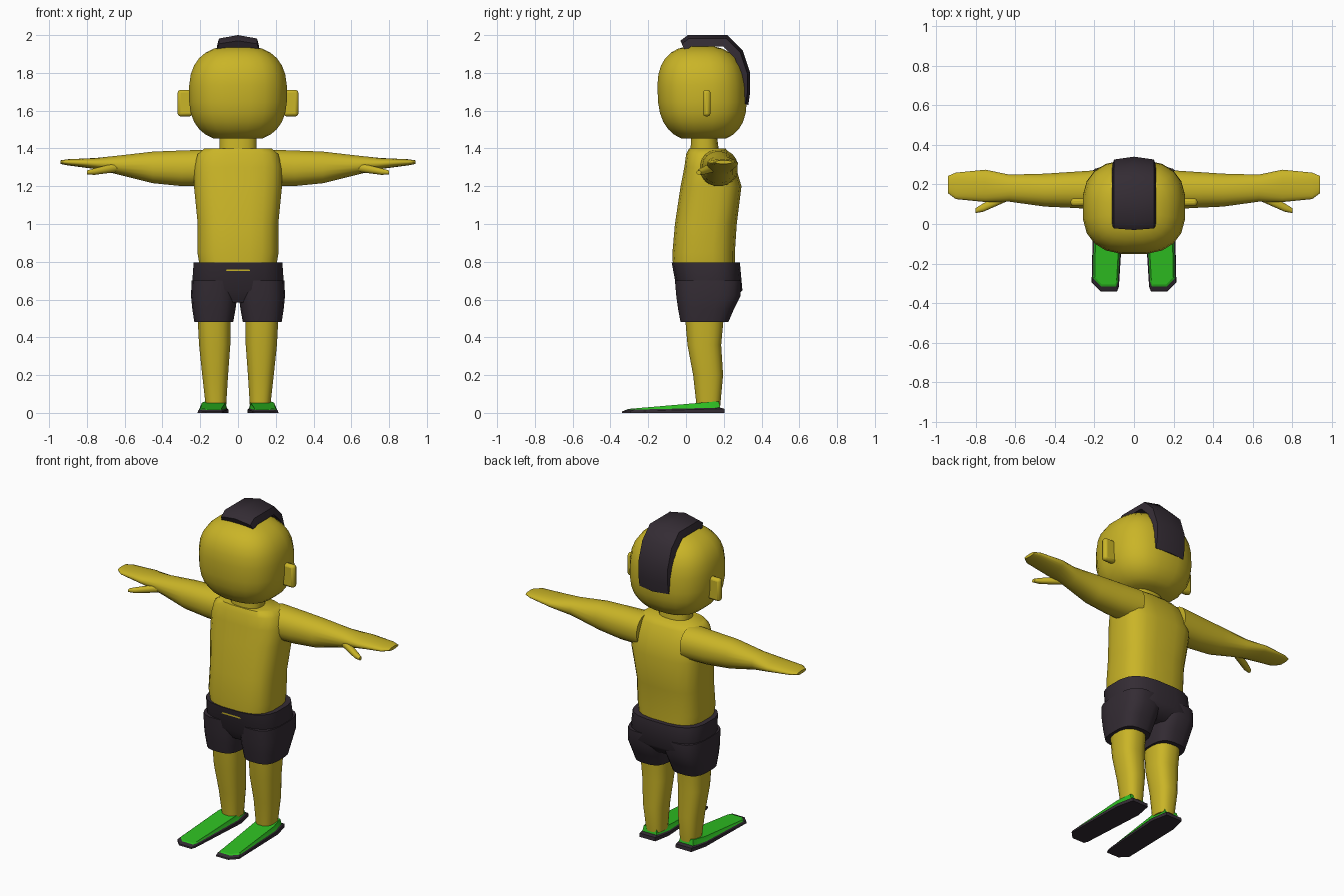
import bpy, bmesh
from math import cos, sin, pi, radians, copysign

if "Cube" in bpy.data.objects:
    bpy.data.objects.remove(bpy.data.objects["Cube"], do_unlink=True)


def material(name, red, green, blue):
    mat = bpy.data.materials.new(name)
    mat.use_nodes = True
    mat.diffuse_color = (red, green, blue, 1)
    shader = mat.node_tree.nodes["Principled BSDF"]
    shader.inputs["Base Color"].default_value = (red, green, blue, 1)
    return mat


SKIN = material("yellow skin", .59, .46, .02)
DARK = material("dark charcoal", .034, .025, .034)
GREEN = material("bright green", .027, .52, .016)


def finish(ob, mirror=False, angle=50):
    """Smooth the soft edges and optionally copy the part to the right side."""
    bpy.ops.object.select_all(action="DESELECT")
    ob.select_set(True)
    bpy.context.view_layer.objects.active = ob
    bpy.ops.object.shade_smooth_by_angle(angle=radians(angle))
    if mirror:
        ob.modifiers.new("Mirror", "MIRROR").use_mirror_merge = False


def tube(name, rings, mats, first_upper_ring=None, **finishing):
    """Bridge rings of points into a closed tube; upper rings take the second material."""
    bm = bmesh.new()
    loops = [[bm.verts.new(point) for point in ring] for ring in rings]
    count = len(loops[0])
    bm.faces.new(loops[0])
    top = bm.faces.new(loops[-1])
    top.material_index = len(mats) - 1
    for level, (low, high) in enumerate(zip(loops, loops[1:])):
        for k in range(count):
            after = (k + 1) % count
            face = bm.faces.new((low[k], low[after], high[after], high[k]))
            if first_upper_ring is not None and level >= first_upper_ring:
                face.material_index = 1
    bmesh.ops.recalc_face_normals(bm, faces=bm.faces)
    mesh = bpy.data.meshes.new(name)
    bm.to_mesh(mesh)
    bm.free()
    for mat in mats:
        mesh.materials.append(mat)
    ob = bpy.data.objects.new(name, mesh)
    bpy.context.collection.objects.link(ob)
    finish(ob, **finishing)


def rounded(angle, power):
    """Point on a unit rounded square."""
    c, s = cos(angle), sin(angle)
    return (copysign(abs(c) ** (2 / power), c), copysign(abs(s) ** (2 / power), s))


def section(left, right, front, back, power, sides=20):
    ring = []
    for k in range(sides):
        u, v = rounded(2 * pi * (k + .5) / sides, power)
        ring.append(((left + right + (right - left) * u) / 2,
                     (front + back + (back - front) * v) / 2))
    return ring


def upright(name, mat, rows, power=3, **finishing):
    """Rows: height, left, right, front, back."""
    rings = [[(x, y, z) for x, y in section(*limits, power)] for z, *limits in rows]
    tube(name, rings, [mat], **finishing)


def symmetric(name, mat, rows, power=3):
    """Rows: height, half width, front, back."""
    upright(name, mat, [(z, -w, w, front, back) for z, w, front, back in rows], power)


def sideways(name, mat, rows):
    """Rows: distance from the middle, front, back, bottom, top."""
    rings = [[(x, y, z) for y, z in section(*limits, 2.2)] for x, *limits in rows]
    tube(name, rings, [mat], mirror=True)


# Head: a rounded block, flat underneath, with the chin a little forward
head_rows = []
for step in range(13):
    tilt = radians(-66 + 12 * step)
    spread, rise = rounded(tilt, 2.6)
    middle = .085 - .01 * rise
    head_rows.append((1.69 + .255 * rise, .262 * spread,
                      middle - .238 * spread, middle + .238 * spread))
symmetric("head", SKIN, head_rows, power=2.6)
symmetric("neck", SKIN, [(1.35, .1, .02, .18), (1.5, .1, .03, .16)], power=2.4)

# Ears: bevelled plates
bpy.ops.mesh.primitive_cube_add(size=1, location=(.28, .11, 1.64))
ears = bpy.context.object
ears.name = "ears"
ears.data.transform(ears.matrix_world)
ears.matrix_world.identity()
ears.location = (0, 0, 0)
for vert in ears.data.vertices:
    x, y, z = vert.co
    vert.co = (.28 + (x - .28) * .08, .11 + (y - .11) * .04, 1.64 + (z - 1.64) * .14)
ears.data.materials.append(SKIN)
finish(ears, mirror=True)
bevel = ears.modifiers.new("Bevel", "BEVEL")
bevel.width = .015
bevel.segments = 2

# Hair: an arched strip from the forehead over the crown to the back of the head
arch = [(-.03, 1.97), (.01, 2), (.22, 2), (.3, 1.92), (.34, 1.8), (.34, 1.7), (.33, 1.63)]
strip = [(-1, 0), (-.9, .7), (0, 1), (.9, .7), (1, 0)]
hair = []
for y, z in arch:
    inner_y, inner_z = .1 + (y - .1) * .8, 1.7 + (z - 1.7) * .8
    hair.append([(.112 * across, inner_y + (y - inner_y) * out, inner_z + (z - inner_z) * out)
                 for across, out in strip])
tube("hair_strip", hair, [DARK])

# Torso
symmetric("torso", SKIN, [
    (.75, .2, -.07, .26), (.85, .217, -.073, .26), (1, .215, -.06, .27),
    (1.2, .235, -.03, .295), (1.3, .235, -.01, .265), (1.37, .215, 0, .235),
    (1.4, .18, .015, .21)])

# Arms with flat mitten hands
sideways("arms", SKIN, [
    (.15, .07, .275, 1.2, 1.395), (.3, .08, .265, 1.2, 1.39), (.45, .087, .255, 1.215, 1.384),
    (.63, .112, .25, 1.26, 1.363), (.75, .11, .275, 1.29, 1.35),
    (.9, .125, .26, 1.31, 1.343), (.94, .155, .243, 1.318, 1.337)])
sideways("thumbs", SKIN, [
    (.64, .115, .165, 1.275, 1.325), (.76, .062, .105, 1.26, 1.295),
    (.8, .055, .08, 1.262, 1.283)])

# Shorts: hips and two leg openings
symmetric("shorts_hips", DARK, [
    (.585, .22, -.01, .24), (.65, .247, -.05, .3), (.795, .237, -.077, .287)])
upright("shorts_legs", DARK, [
    (.48, .025, .232, -.03, .225), (.55, .012, .243, -.043, .255),
    (.62, .003, .25, -.053, .29), (.7, .002, .246, -.06, .292)], mirror=True)

# Legs
upright("legs", SKIN, [
    (.04, .062, .172, .055, .182), (.2, .052, .19, .037, .197),
    (.36, .04, .207, .007, .187), (.55, .037, .217, -.01, .205)], power=2.5, mirror=True)

# Long wedge shoes with a dark sole and a green upper
outline = [(.085, -.34), (.17, -.34), (.214, -.295), (.205, .1),
           (.18, .205), (.07, .205), (.05, .1), (.076, -.315)]


def shoe_ring(width, length, toe, heel):
    ring = []
    for x, y in outline:
        along = -.06 + (y + .06) * length
        slope = (along + .34) / .54
        ring.append((.135 + (x - .135) * width, along, toe + (heel - toe) * slope))
    return ring


tube("shoes", [shoe_ring(1, 1, 0, 0), shoe_ring(.98, .99, .008, .022),
               shoe_ring(.9, .91, .016, .028), shoe_ring(.8, .88, .018, .064)],
     [DARK, GREEN], first_upper_ring=2, mirror=True, angle=20)
